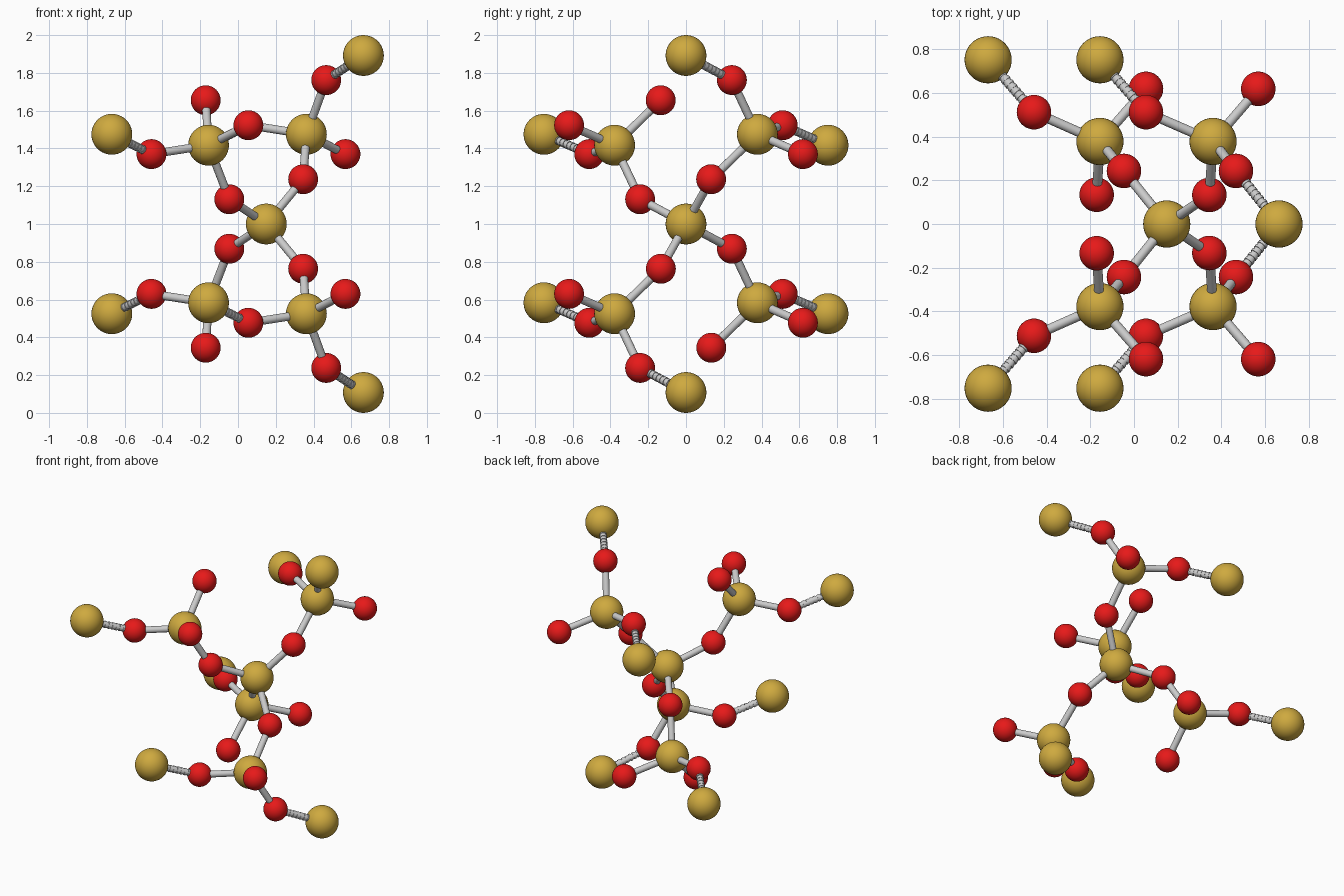
import bpy, bmesh
from mathutils import Matrix, Vector

if "Cube" in bpy.data.objects:
    bpy.data.objects.remove(bpy.data.objects["Cube"])


def material(name, color):
    m = bpy.data.materials.new(name)
    m.diffuse_color = color
    m.use_nodes = True
    m.node_tree.nodes["Principled BSDF"].inputs["Base Color"].default_value = m.diffuse_color
    return m


GOLD = material("gold", (0.62, 0.40, 0.05, 1))
RED = material("red", (0.80, 0.01, 0.01, 1))


def finish(name, bm, mat=None):
    mesh = bpy.data.meshes.new(name)
    bm.to_mesh(mesh)
    bm.free()
    ob = bpy.data.objects.new(name, mesh)
    bpy.context.collection.objects.link(ob)
    if mat:
        mesh.materials.append(mat)
    bpy.ops.object.select_all(action='DESELECT')
    ob.select_set(True)
    bpy.context.view_layer.objects.active = ob
    bpy.ops.object.shade_smooth_by_angle()


def ball(name, p, r, mat):
    bm = bmesh.new()
    bmesh.ops.create_uvsphere(bm, u_segments=40, v_segments=20, radius=r,
                              matrix=Matrix.Translation(p))
    finish(name, bm, mat)


def rod(name, a, b, ribbed=False):
    a, b = Vector(a), Vector(b)
    d = b - a
    turn = d.to_track_quat('Z', 'Y').to_matrix().to_4x4()
    bm = bmesh.new()

    def disc(t, length, r):
        bmesh.ops.create_cone(bm, cap_ends=True, segments=20, radius1=r, radius2=r,
                              depth=length, matrix=Matrix.Translation(a + d * t) @ turn)
    disc(0.5, d.length, 0.02 if ribbed else 0.022)
    # narrow raised rings on the rods that lead to the outer atoms
    if ribbed:
        n = 13
        for i in range(1, n):
            disc(i / n, d.length / n * 0.55, 0.0235)
    finish(name, bm)


def turned(p):
    # half turn about the x-direction axis through the centre
    return (p[0], -p[1], 2 - p[2])


# Atoms of the upper half
CENTER = (0.15, 0, 1)
LARGE = {
    "right": (0.362, 0.378, 1.475),
    "left": (-0.156, -0.378, 1.417),
    "outer_top": (0.664, 0, 1.892),
    "outer_back": (-0.156, 0.752, 1.417),
    "outer_left": (-0.668, -0.752, 1.475),
}
# Small atoms: position, inner neighbour, outer neighbour
SMALL = [
    ((0.345, 0.133, 1.237), "right", "center"),
    ((-0.046, -0.243, 1.131), "left", "center"),
    ((0.055, 0.512, 1.523), "right", "outer_back"),
    ((0.467, 0.243, 1.762), "right", "outer_top"),
    ((0.569, 0.619, 1.37), "right", None),
    ((-0.171, -0.134, 1.655), "left", None),
    ((0.055, -0.619, 1.523), "left", None),
    ((-0.458, -0.512, 1.37), "left", "outer_left"),
]

ball("center_atom", CENTER, 0.108, GOLD)
# Upper half, then its half-turned copy
for half, f in (("upper", lambda p: p), ("lower", turned)):
    for key, p in LARGE.items():
        ball(f"{half}_{key}_large_atom", f(p), 0.108, GOLD)
    places = dict(LARGE, center=CENTER)
    for i, (p, inner, outer) in enumerate(SMALL):
        ball(f"{half}_small_atom_{i}", f(p), 0.079, RED)
        rod(f"{half}_inner_rod_{i}", f(places[inner]), f(p))
        if outer:
            rod(f"{half}_outer_rod_{i}", f(p), f(places[outer]), outer != "center")
